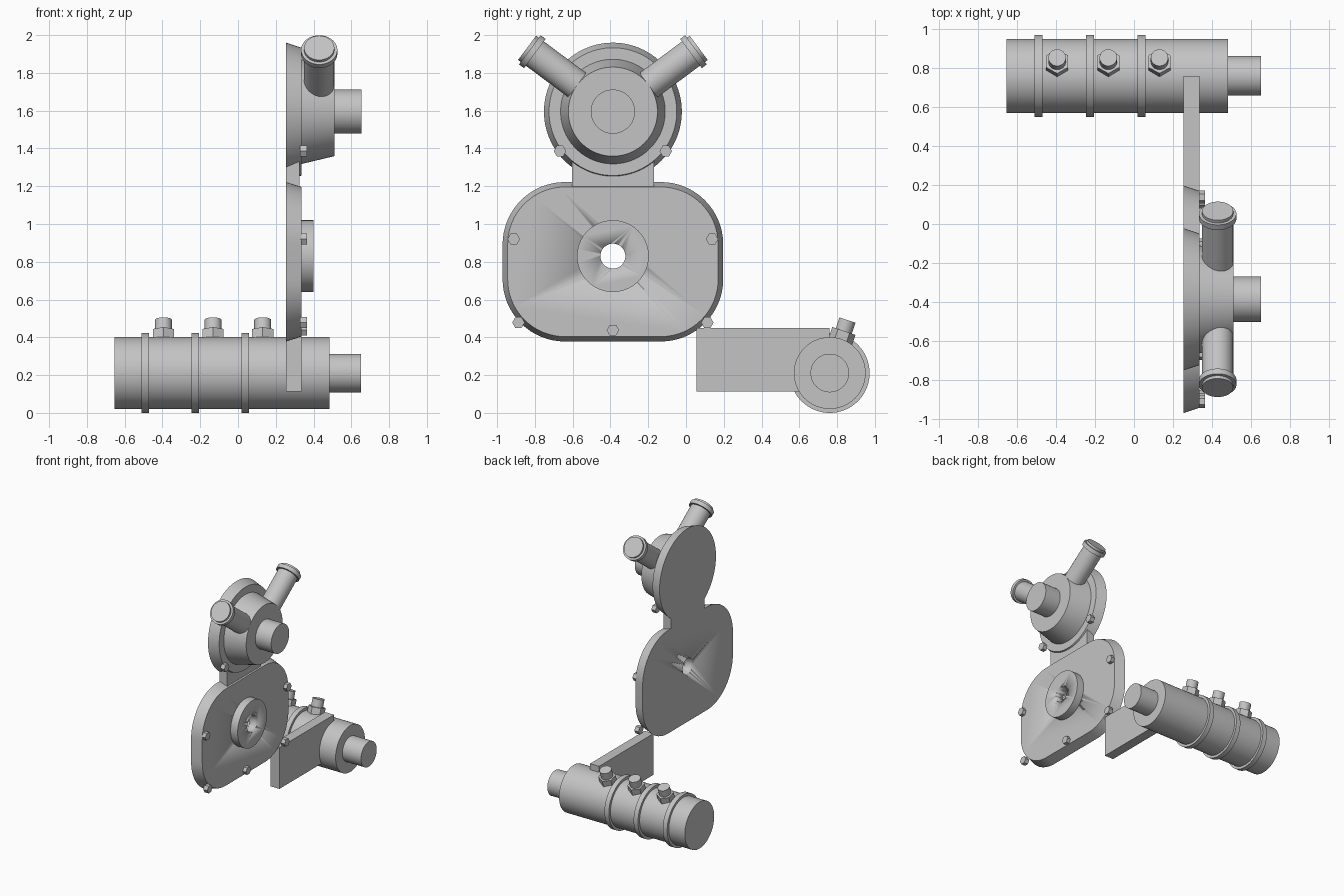
import bpy, bmesh, math
from mathutils import Vector

cube = bpy.data.objects.get("Cube")
if cube:
    bpy.data.objects.remove(cube, do_unlink=True)

grey = bpy.data.materials.new("grey_metal")
grey.use_nodes = True
GREY = (0.55, 0.55, 0.55, 1)
grey.diffuse_color = GREY
grey.node_tree.nodes["Principled BSDF"].inputs["Base Color"].default_value = GREY

X = Vector((1, 0, 0))
Y = Vector((0, 1, 0))


def loft(name, rings):
    """Skin equal-sized closed rings of points and cap both ends."""
    bm = bmesh.new()
    loops = [[bm.verts.new(p) for p in ring] for ring in rings]
    n = len(loops[0])
    for a, b in zip(loops, loops[1:]):
        for i in range(n):
            j = (i + 1) % n
            bm.faces.new((a[i], a[j], b[j], b[i]))
    bm.faces.new(loops[0][::-1])
    bm.faces.new(loops[-1])
    bmesh.ops.recalc_face_normals(bm, faces=bm.faces)
    mesh = bpy.data.meshes.new(name)
    bm.to_mesh(mesh)
    bm.free()
    mesh.materials.append(grey)
    obj = bpy.data.objects.new(name, mesh)
    bpy.context.collection.objects.link(obj)
    bpy.ops.object.select_all(action="DESELECT")
    obj.select_set(True)
    bpy.context.view_layer.objects.active = obj
    bpy.ops.object.shade_smooth_by_angle(angle=math.radians(25))
    return obj


def lathe(name, origin, axis, profile, sides=64, phase=0.0):
    """Revolve (distance, radius) pairs around an axis."""
    origin, axis = Vector(origin), Vector(axis).normalized()
    u = Y if abs(axis.x) > 0.9 else X
    v = axis.cross(u)
    angles = [phase + math.tau * i / sides for i in range(sides)]
    return loft(name, [[origin + axis * d + (u * math.cos(a) + v * math.sin(a)) * r
                        for a in angles] for d, r in profile])


def box(name, x, y, z):
    return loft(name, [[(px, y[0], z[0]), (px, y[1], z[0]), (px, y[1], z[1]), (px, y[0], z[1])]
                       for px in x])


def rounded_ring(x, cy, cz, half_y, half_z, radius, steps=16):
    ring = []
    for q, (sy, sz) in enumerate([(1, 1), (-1, 1), (-1, -1), (1, -1)]):
        for i in range(steps + 1):
            a = (q + i / steps) * math.pi / 2
            ring.append((x, cy + sy * (half_y - radius) + radius * math.cos(a),
                         cz + sz * (half_z - radius) + radius * math.sin(a)))
    return ring


BACK, FACE = 0.255, 0.337     # shared thickness of the plates
CY = -0.387                   # centre line of cover and upper housing
COVER_Z, HOUSING_Z = 0.83, 1.595

# Cover with bevelled rim, raised hub and a hole through both
cover = loft("cover_plate", [rounded_ring(BACK, CY, 0.80, 0.584, 0.422, 0.33),
                             rounded_ring(FACE, CY, 0.80, 0.557, 0.396, 0.303)])
hub = lathe("cover_hub", (0, CY, COVER_Z), X, [(FACE - 0.01, 0.19), (0.40, 0.19)])
cutter = lathe("hole_cutter", (0, CY, COVER_Z), X, [(0.1, 0.066), (0.6, 0.066)], 48)
cutter.hide_render = True
for obj in (cover, hub):
    cut = obj.modifiers.new("hole", "BOOLEAN")
    cut.object = cutter
    cut.solver = "EXACT"
    bpy.context.view_layer.objects.active = obj
    bpy.ops.object.modifier_apply(modifier=cut.name)
bpy.data.objects.remove(cutter, do_unlink=True)

# Upper housing: flange and tapered body, with shaft and neck
lathe("upper_housing", (0, CY, HOUSING_Z), X,
      [(BACK, 0.365), (FACE, 0.338), (FACE, 0.277), (0.51, 0.236)], 96)
lathe("upper_shaft", (0, CY, HOUSING_Z), X, [(0.50, 0.117), (0.653, 0.117)])
box("neck", (BACK, 0.325), (CY - 0.217, CY + 0.217), (1.15, 1.40))

# Two pipes with collars
for side, label in ((-1, "front"), (1, "rear")):
    lathe(label + "_pipe", (0.43, CY, HOUSING_Z), (0, side * 0.452, 0.336),
          [(0.15, 0.08), (0.515, 0.08), (0.515, 0.096), (0.548, 0.096),
           (0.548, 0.08), (0.566, 0.08)], 48)

# Hexagonal bolts, mirrored about the centre line
for dy, z in ((0.525, 0.92), (0.5, 0.478), (0.28, 1.386), (0, 0.438)):
    for side in ((-1, 1) if dy else (1,)):
        lathe("bolt", (0, CY + side * dy, z), X, [(FACE - 0.008, 0.033), (0.366, 0.033)], 6)

# Arm joining the lower cylinder
box("arm", (BACK, FACE), (0.055, 0.76), (0.112, 0.45))

# Lower cylinder with bands and shaft
AXIS = (0, 0.761, 0.211)
lathe("lower_cylinder", AXIS, X, [(-0.655, 0.19), (0.484, 0.19)], 96)
lathe("lower_shaft", AXIS, X, [(0.47, 0.102), (0.652, 0.102)])
for x in (-0.49, -0.226, 0.038):
    lathe("band", AXIS, X, [(x - 0.02, 0.211), (x + 0.02, 0.211)], 96)

# Fittings on the cylinder: hexagonal nut and round plug
tilt = (0, math.sin(math.radians(18.5)), math.cos(math.radians(18.5)))
for x in (-0.395, -0.132, 0.131):
    base = (x, AXIS[1], AXIS[2])
    lathe("fitting_nut", base, tilt, [(0.165, 0.065), (0.235, 0.065)], 6, math.pi / 2)
    lathe("fitting_plug", base, tilt, [(0.22, 0.045), (0.296, 0.045)], 32)
